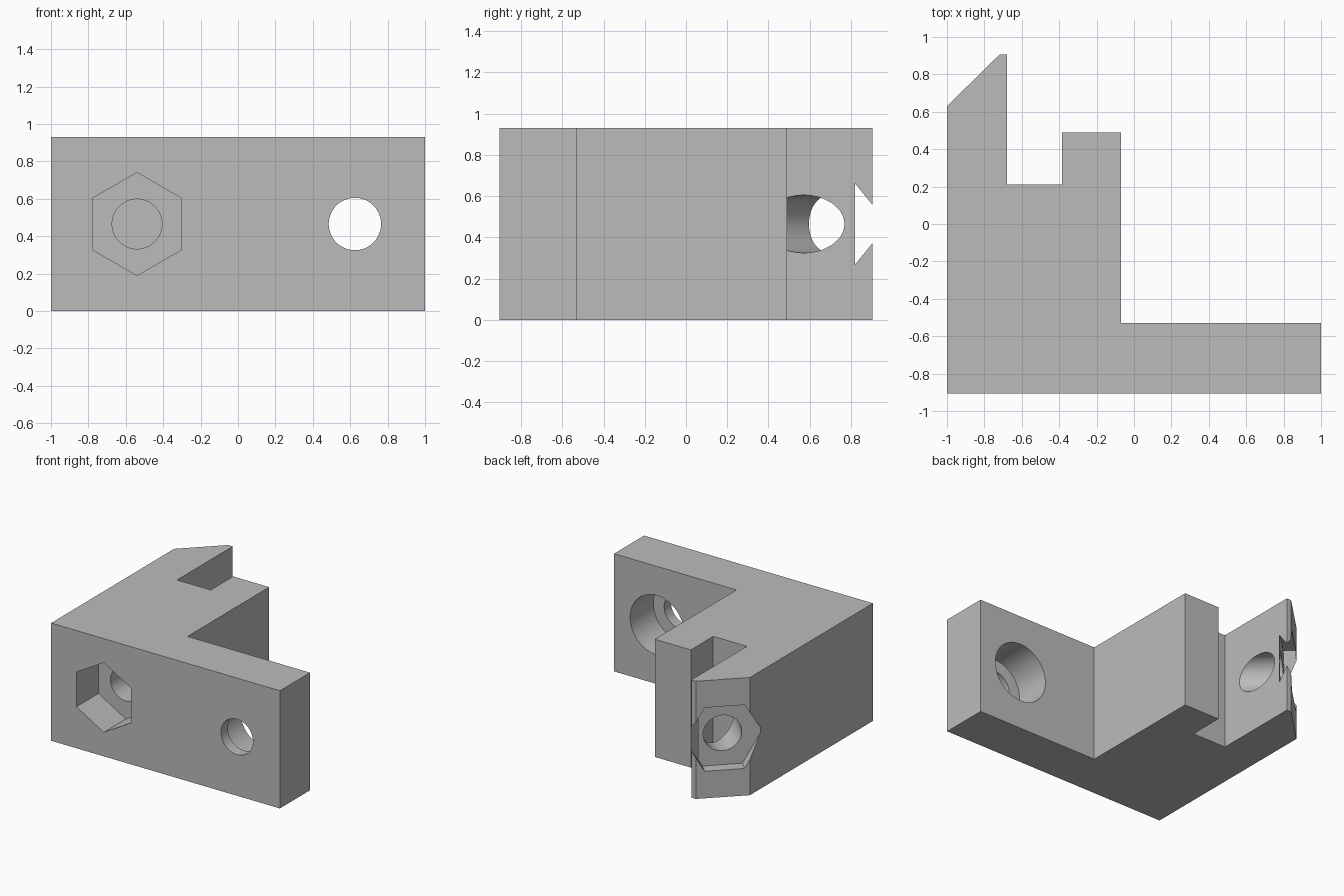
import bpy, bmesh, math
from mathutils import Vector

cube = bpy.data.objects.get("Cube")
if cube:
    bpy.data.objects.remove(cube, do_unlink=True)

HEIGHT = 0.93
MID = HEIGHT / 2

grey = bpy.data.materials.new("plain grey")
grey.use_nodes = True
grey.diffuse_color = (0.5, 0.5, 0.5, 1)
grey.node_tree.nodes["Principled BSDF"].inputs["Base Color"].default_value = (0.5, 0.5, 0.5, 1)


def add_object(name, bm):
    bmesh.ops.recalc_face_normals(bm, faces=bm.faces)
    mesh = bpy.data.meshes.new(name)
    bm.to_mesh(mesh)
    bm.free()
    mesh.materials.append(grey)
    obj = bpy.data.objects.new(name, mesh)
    bpy.context.collection.objects.link(obj)
    return obj


def drill(name, start, end, radius, sides=64, point_up=False):
    """Prism cutter running between two plan points at mid height."""
    a, b = Vector((*start, MID)), Vector((*end, MID))
    along = (b - a).normalized()
    up = Vector((0, 0, 1))
    side = along.cross(up)
    if point_up:
        side, up = up, side
    bm = bmesh.new()
    rings = []
    for centre in (a, b):
        ring = []
        for i in range(sides):
            t = math.tau * i / sides
            ring.append(bm.verts.new(centre + radius * (side * math.cos(t) + up * math.sin(t))))
        rings.append(ring)
        bm.faces.new(ring)
    for i in range(sides):
        j = (i + 1) % sides
        bm.faces.new((rings[0][i], rings[0][j], rings[1][j], rings[1][i]))
    cutter = add_object(name, bm)
    cutter.hide_render = True
    return cutter


# Bracket body: plan outline extruded upward
outline = [(-1, -0.905), (1, -0.905), (1, -0.53), (-0.07, -0.53), (-0.07, 0.49),
           (-0.385, 0.49), (-0.385, 0.21), (-0.68, 0.21), (-0.68, 0.905),
           (-0.72, 0.905), (-1, 0.63)]
bm = bmesh.new()
base = bm.faces.new([bm.verts.new((x, y, 0)) for x, y in outline])
top = bmesh.ops.extrude_face_region(bm, geom=[base])["geom"]
bmesh.ops.translate(bm, vec=(0, 0, HEIGHT), verts=[v for v in top if isinstance(v, bmesh.types.BMVert)])
bracket = add_object("bracket", bm)


def diagonal(t):
    """Point on the slanted bore's axis, t measured along x."""
    return (t, -0.11 - t)


cutters = [
    # Front nut pocket with its blind bolt hole
    drill("front_nut_pocket", (-0.54, -1.1), (-0.54, -0.63), 0.275, 6, True),
    drill("front_bolt_hole", (-0.54, -0.7), (-0.54, 0.15), 0.133),
    # Mounting hole, counterbored from behind
    drill("mounting_hole", (0.625, -1.1), (0.625, -0.4), 0.14),
    drill("mounting_counterbore", (0.625, -0.4), (0.625, -0.82), 0.235),
    # Slanted nut pocket and bore through the bevelled prong
    drill("slanted_nut_pocket", diagonal(-1.2), diagonal(-0.805), 0.29, 6),
    drill("slanted_bore", diagonal(-0.9), diagonal(-0.53), 0.14),
]
bpy.context.view_layer.objects.active = bracket
bracket.select_set(True)
for cutter in cutters:
    mod = bracket.modifiers.new(cutter.name, "BOOLEAN")
    mod.object = cutter
    mod.operation = "DIFFERENCE"
    mod.solver = "EXACT"
    bpy.ops.object.modifier_apply(modifier=mod.name)
    bpy.data.objects.remove(cutter, do_unlink=True)

bpy.ops.object.shade_smooth_by_angle(angle=math.radians(30))
